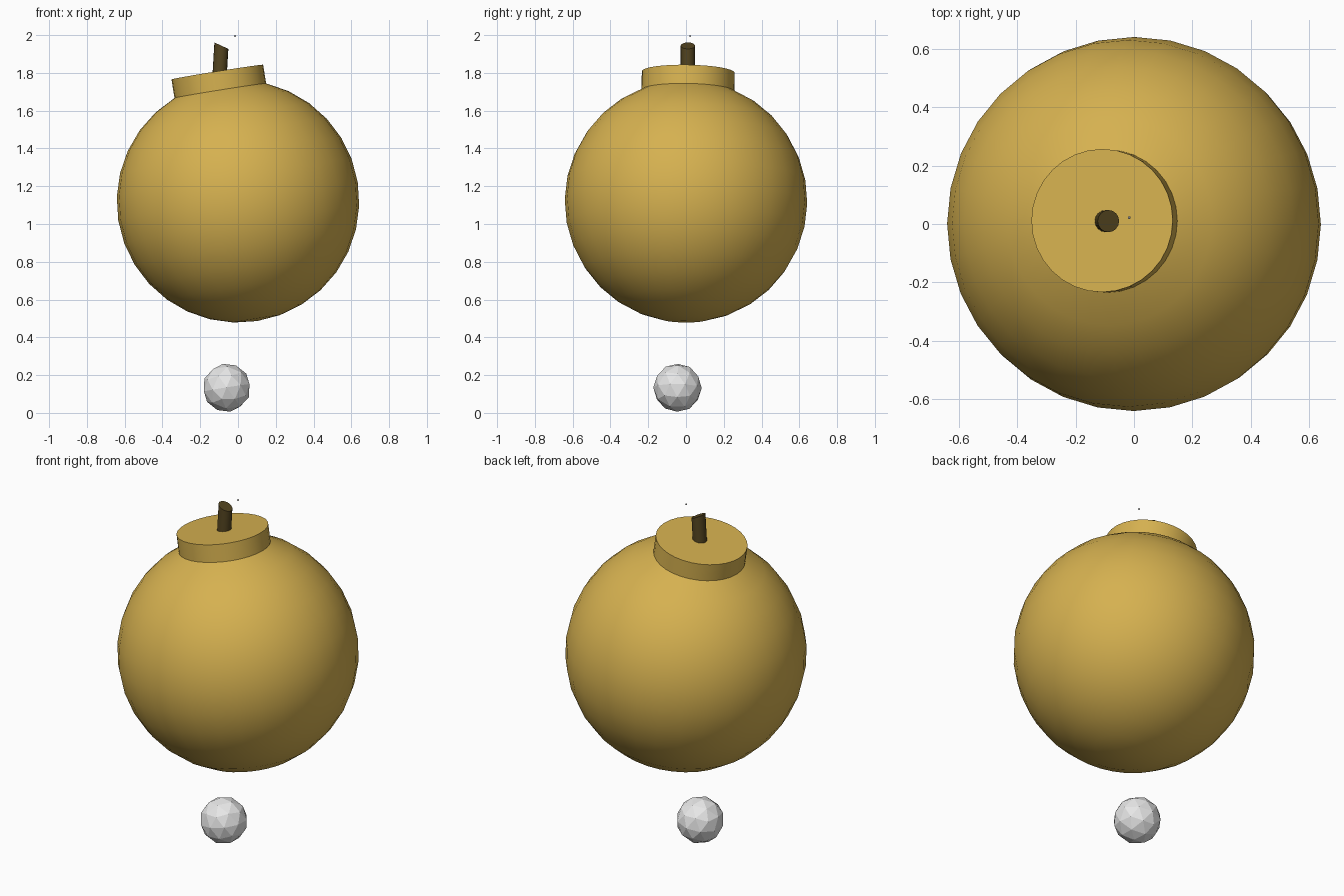
import bpy, bmesh, math
from mathutils import Matrix, Vector

cube = bpy.data.objects.get("Cube")
if cube:
    bpy.data.objects.remove(cube, do_unlink=True)


def material(name, color):
    mat = bpy.data.materials.new(name)
    mat.use_nodes = True
    mat.diffuse_color = (*color, 1)
    bsdf = mat.node_tree.nodes["Principled BSDF"]
    bsdf.inputs["Base Color"].default_value = (*color, 1)
    return mat


def finish(bm, name, mat, matrix, smooth_angle=None):
    bmesh.ops.recalc_face_normals(bm, faces=bm.faces)
    bm.transform(matrix)
    mesh = bpy.data.meshes.new(name)
    bm.to_mesh(mesh)
    bm.free()
    mesh.materials.append(mat)
    obj = bpy.data.objects.new(name, mesh)
    bpy.context.collection.objects.link(obj)
    if smooth_angle:
        bpy.ops.object.select_all(action='DESELECT')
        bpy.context.view_layer.objects.active = obj
        obj.select_set(True)
        bpy.ops.object.shade_smooth_by_angle(angle=math.radians(smooth_angle))
    return obj


gold = material("gold", (0.67, 0.44, 0.08))
brown = material("dark brown", (0.09, 0.06, 0.015))
grey = material("light grey", (0.8, 0.8, 0.8))

# Round body whose upper rings become a raised flat collar
RADIUS, CENTRE = 0.642, Vector((0, 0, 1.12))
axis = Vector((-0.158, 0.017, 0.987)).normalized()
tilt = Vector((0, 0, 1)).rotation_difference(axis).to_matrix().to_4x4()

bm = bmesh.new()
bmesh.ops.create_uvsphere(bm, u_segments=32, v_segments=16, radius=RADIUS)
ring_z = RADIUS * math.cos(math.radians(22.5))
bmesh.ops.delete(bm, geom=[v for v in bm.verts if v.co.z > ring_z + 0.01],
                 context='VERTS')
rim = [e for e in bm.edges if e.is_boundary]
wall = bmesh.ops.extrude_edge_only(bm, edges=rim)["geom"]
bmesh.ops.translate(bm, vec=(0, 0, 0.1),
                    verts=[g for g in wall if isinstance(g, bmesh.types.BMVert)])
bmesh.ops.contextual_create(bm, geom=[g for g in wall if isinstance(g, bmesh.types.BMEdge)])
finish(bm, "body_and_collar", gold, Matrix.Translation(CENTRE) @ tilt, 30)

# Short fuse with a slanted top
bm = bmesh.new()
bmesh.ops.create_cone(bm, cap_ends=True, segments=16, radius1=0.038,
                      radius2=0.038, depth=0.2)
for v in bm.verts:
    if v.co.z > 0:
        v.co.z -= 0.45 * v.co.x
    v.co.x += 0.06 * v.co.z
finish(bm, "fuse", brown, Matrix.Translation((-0.094, 0.01, 1.844)), 40)

# Faceted ball below the body, and a tiny spark above the fuse
for name, radius, place, mat in (("lower_ball", 0.128, (-0.06, -0.045, 0.133), grey),
                                 ("spark", 0.005, (-0.016, 0.022, 1.995), grey)):
    bm = bmesh.new()
    bmesh.ops.create_icosphere(bm, subdivisions=2, radius=radius)
    finish(bm, name, mat, Matrix.Translation(place) @ tilt)
